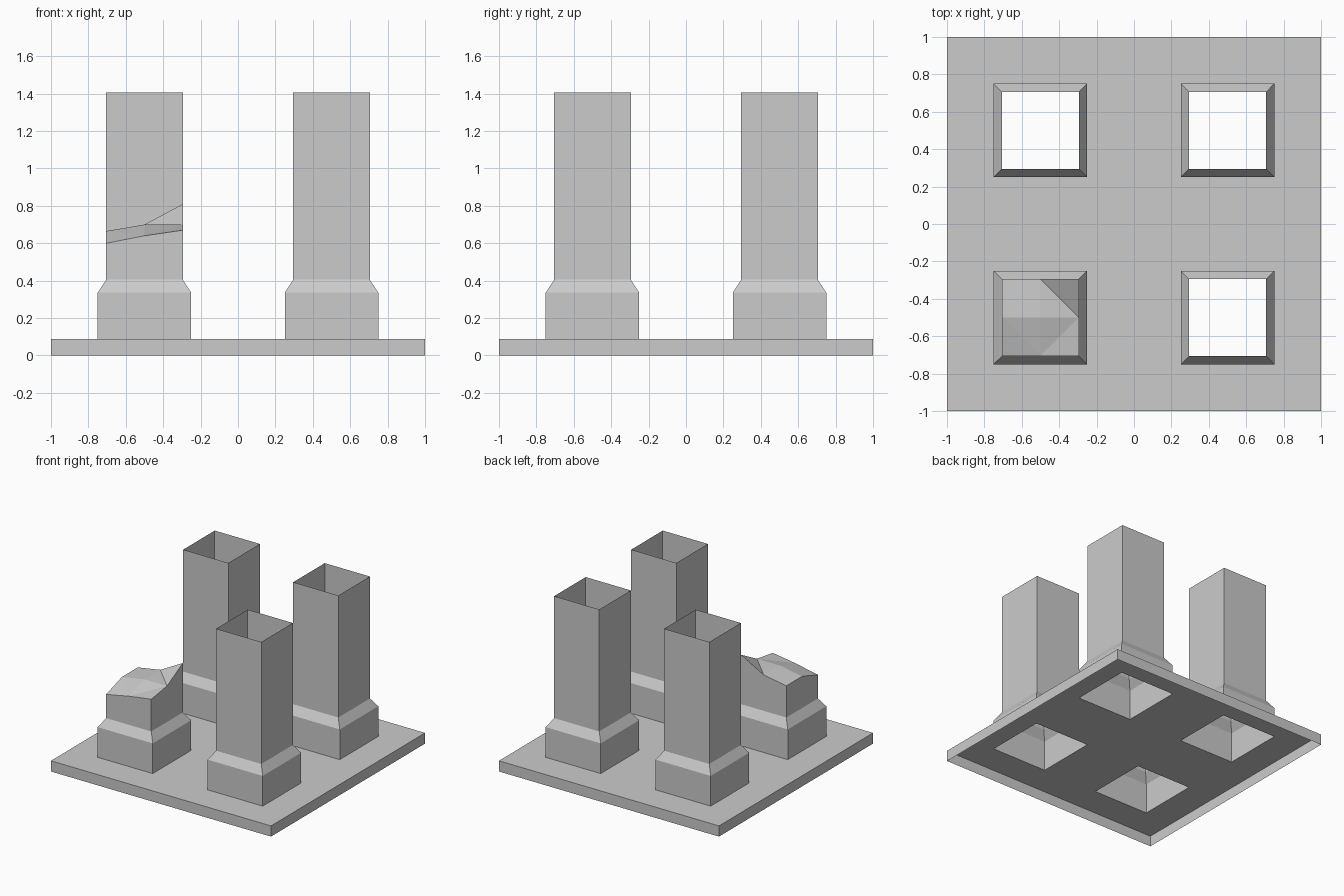
import bpy, bmesh

if "Cube" in bpy.data.objects:
    bpy.data.objects.remove(bpy.data.objects["Cube"])

SLAB_Z = 0.088
BASE_H, SHAFT_H = 0.25, 0.205      # half widths of base and shaft
BASE_Z, SHOULDER_Z, TOP_Z = 0.336, 0.405, 1.407


def finish(name, bm, location=(0, 0, 0)):
    bmesh.ops.remove_doubles(bm, verts=bm.verts, dist=1e-5)
    me = bpy.data.meshes.new(name)
    bm.to_mesh(me)
    bm.free()
    ob = bpy.data.objects.new(name, me)
    ob.location = location
    bpy.context.collection.objects.link(ob)
    return ob


def face(bm, pts):
    return bm.faces.new([bm.verts.new(p) for p in pts])


def ring(h, z):
    return [(-h, -h, z), (h, -h, z), (h, h, z), (-h, h, z)]


def walls(bm, low, high):
    n = len(low)
    for i in range(n):
        j = (i + 1) % n
        face(bm, [low[i], low[j], high[j], high[i]])


# Slab: thin shell, open underneath, with a square hole below each pillar
bm = bmesh.new()
cuts = [-1, -0.75, -0.25, 0.25, 0.75, 1]
for i in range(5):
    for j in range(5):
        if i % 2 and j % 2:
            continue
        x0, x1, y0, y1 = cuts[i], cuts[i + 1], cuts[j], cuts[j + 1]
        face(bm, [(x0, y0, SLAB_Z), (x1, y0, SLAB_Z), (x1, y1, SLAB_Z), (x0, y1, SLAB_Z)])
walls(bm, ring(1, 0), ring(1, SLAB_Z))
finish("base_slab", bm)


def pillar_foot(bm):
    walls(bm, ring(BASE_H, SLAB_Z), ring(BASE_H, BASE_Z))
    walls(bm, ring(BASE_H, BASE_Z), ring(SHAFT_H, SHOULDER_Z))


# Three whole pillars: hollow, open at the top
for name, x, y in (("front_right", 0.5, -0.5), ("back_left", -0.5, 0.5), ("back_right", 0.5, 0.5)):
    bm = bmesh.new()
    pillar_foot(bm)
    walls(bm, ring(SHAFT_H, SHOULDER_Z), ring(SHAFT_H, TOP_Z))
    finish("pillar_" + name, bm, (x, y, 0))

# Broken pillar: jagged cap with corner triangles around a raised middle
bm = bmesh.new()
pillar_foot(bm)
h = SHAFT_H
rim = [(-h, -h, 0.60), (0, -h, 0.64), (h, -h, 0.67), (h, 0, 0.70),
       (h, h, 0.81), (0, h, 0.70), (-h, h, 0.665), (-h, 0, 0.665)]
walls(bm, [(x, y, SHOULDER_Z) for x, y, z in rim], rim)
for k in range(0, 8, 2):
    prev, corner, nxt = rim[k - 1], rim[k], rim[k + 1]
    face(bm, [prev, corner, nxt])
    face(bm, [prev, nxt, (0, 0, 0.70)])
finish("broken_pillar", bm, (-0.5, -0.5, 0))
